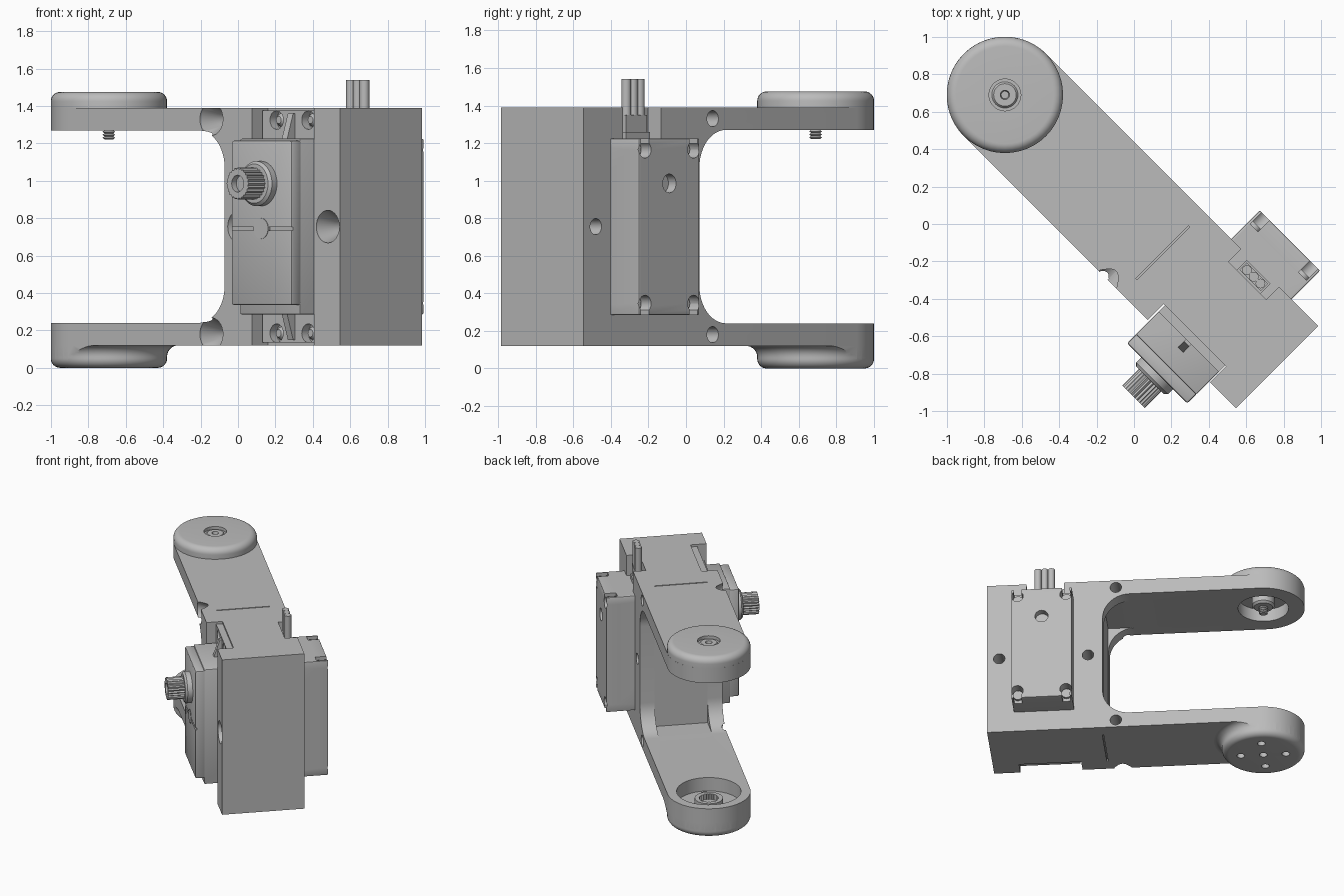
import bpy, bmesh, math
from mathutils import Matrix, Vector

if "Cube" in bpy.data.objects:
    bpy.data.objects.remove(bpy.data.objects["Cube"])

grey = bpy.data.materials.new("light_grey")
grey.use_nodes = True
colour = (0.5, 0.5, 0.5, 1)
grey.diffuse_color = colour
grey.node_tree.nodes["Principled BSDF"].inputs["Base Color"].default_value = colour

# Built with the arm along x, then turned to its diagonal pose at the end
PARTS = []
HALF = 0.311            # half width of the frame, and arm end radius
PIVOT = -0.976          # arm pivot along the arm
BOTTOM, TOP = 0.12, 1.39
MID = 0.755             # mid height
TURN = {"z": Matrix(), "y": Matrix.Rotation(-math.pi / 2, 4, "X")}


def finish(name, bm):
    bmesh.ops.recalc_face_normals(bm, faces=bm.faces)
    mesh = bpy.data.meshes.new(name)
    bm.to_mesh(mesh)
    bm.free()
    mesh.materials.append(grey)
    ob = bpy.data.objects.new(name, mesh)
    bpy.context.collection.objects.link(ob)
    PARTS.append(ob)
    return ob


def prism(name, points, lo, hi, axis="z"):
    """Extrude a flat outline: (x, y) along z, or (x, z) along y."""
    bm = bmesh.new()
    place = (lambda a, b: (a, b, lo)) if axis == "z" else (lambda a, b: (a, lo, b))
    face = bm.faces.new([bm.verts.new(place(*p)) for p in points])
    new = bmesh.ops.extrude_face_region(bm, geom=[face])["geom"]
    step = Vector((0, 0, hi - lo)) if axis == "z" else Vector((0, hi - lo, 0))
    bmesh.ops.translate(bm, verts=[v for v in new if isinstance(v, bmesh.types.BMVert)], vec=step)
    return finish(name, bm)


def box(name, x, y, z, bevel=0):
    ob = prism(name, [(x[0], y[0]), (x[1], y[0]), (x[1], y[1]), (x[0], y[1])], *z)
    if bevel:
        mod = ob.modifiers.new("soft_edges", "BEVEL")
        mod.width, mod.segments = bevel, 2
        apply(ob, mod)
    return ob


def lathe(name, profile, at, axis="z", segs=48):
    """Spin (radius, height) points; the profile starts and ends on the axis."""
    bm = bmesh.new()
    verts = [bm.verts.new((r, 0, h)) for r, h in profile]
    edges = [bm.edges.new(pair) for pair in zip(verts, verts[1:])]
    bmesh.ops.spin(bm, geom=verts + edges, cent=(0, 0, 0), axis=(0, 0, 1),
                   angle=math.tau, steps=segs)
    bmesh.ops.remove_doubles(bm, verts=bm.verts, dist=1e-5)
    bmesh.ops.transform(bm, matrix=Matrix.Translation(at) @ TURN[axis], verts=bm.verts)
    return finish(name, bm)


def rod(name, r, length, at, axis="z", segs=32):
    return lathe(name, [(0, 0), (r, 0), (r, length), (0, length)], at, axis, segs)


def arc(cx, cy, r, start, end, n=12):
    angles = [math.radians(start + (end - start) * i / n) for i in range(n + 1)]
    return [(cx + r * math.cos(a), cy + r * math.sin(a)) for a in angles]


def gear(cx, cy, r, teeth):
    return [(cx + k * r * math.cos(a), cy + k * r * math.sin(a))
            for i in range(2 * teeth) for k, a in [(1 - 0.1 * (i % 2), math.pi * i / teeth)]]


def apply(ob, mod):
    with bpy.context.temp_override(object=ob, active_object=ob, selected_objects=[ob]):
        bpy.ops.object.modifier_apply(modifier=mod.name)


def cut(ob, tool, operation="DIFFERENCE"):
    mod = ob.modifiers.new("cut", "BOOLEAN")
    mod.object, mod.operation, mod.solver = tool, operation, "EXACT"
    apply(ob, mod)
    PARTS.remove(tool)
    bpy.data.objects.remove(tool)


# Frame: a long rounded block with the gap between the arms cut out
outline = arc(PIVOT, 0, HALF, 90, 270, 40) + [(1.082, -HALF), (1.082, HALF)]
frame = prism("frame", outline, BOTTOM, TOP)
gap = arc(0.01, 0.44, 0.2, -90, 0) + arc(0.01, 1.07, 0.2, 0, 90)
cut(frame, prism("gap", [(-1.5, 1.27), (-1.5, 0.24)] + gap, -0.5, 0.5, "y"))
cut(frame, box("gap_middle", (-0.5, 0.213), (-0.2, 0.2), (0.24, 1.27)))
cut(frame, box("servo_recess", (0.415, 0.885), (-0.5, -0.19), (0, 1.5)))
cut(frame, box("wire_notch", (0.5, 0.785), (0.215, 0.5), (1.2, 1.5)))
for z in (BOTTOM, TOP):
    cut(frame, box("slot", (0.212, 0.222), (-0.2, 0.2), (z - 0.02, z + 0.02)))

# Countersunk holes running through the frame
for x, z in [(0.11, 0.18), (0.11, 1.33), (0.32, MID), (0.99, MID)]:
    sink = [(0, -0.01), (0.087, -0.01), (0.087, 0.01), (0.043, 0.1), (0.043, 0.7), (0, 0.7)]
    cut(frame, lathe("hole", sink, (x, -HALF, z), "y", 32))

# Pivot pockets in the arms
cut(frame, rod("lower_pocket", 0.24, 0.2, (PIVOT, 0, 0.13)))
cut(frame, rod("upper_pocket", 0.19, 0.2, (PIVOT, 0, 1.17)))

# Upper cap with a recessed screw
cap = [(0, 0), (HALF, 0)] + arc(HALF - 0.05, 0.035, 0.05, 0, 90, 8)
cap += [(0.085, 0.085), (0.085, 0.06), (0.07, 0.06), (0.06, 0.072), (0.025, 0.072),
        (0.02, 0.05), (0, 0.05)]
lathe("upper_cap", cap, (PIVOT, 0, TOP))
lathe("upper_bushing", [(0, 0), (0.07, 0), (0.085, 0.015), (0.085, 0.1), (0, 0.1)],
      (PIVOT, 0, 1.28))
thread = [(0, 0)] + [(0.024 + 0.01 * (i % 2), i * 0.008) for i in range(13)] + [(0, 0.1)]
lathe("upper_screw", thread, (PIVOT, 0, 1.222), segs=24)

# Lower cap, flaring into the arm, with five holes
base = [(0, 0)] + arc(HALF - 0.05, 0.05, 0.05, -90, 0, 8)
base += arc(HALF + 0.06, 0.06, 0.06, 180, 90, 8) + [(0, 0.12)]
lower_cap = lathe("lower_cap", base, (PIVOT, 0, 0))
cut(lower_cap, prism("trim", outline, -0.1, 0.3), "INTERSECT")
for dx, dy in [(0, 0), (0.17, 0), (-0.17, 0), (0, 0.17), (0, -0.17)]:
    cut(lower_cap, rod("cap_hole", 0.03, 0.1, (PIVOT + dx, dy, -0.02), segs=20))

# Horn hub in the lower pocket
hub = rod("horn_hub", 0.105, 0.06, (PIVOT, 0, 0.125))
cut(hub, prism("hub_spline", gear(PIVOT, 0, 0.075, 20), 0.14, 0.3))
for side in (-1, 1):
    rod("horn_pin", 0.03, 0.02, (PIVOT + side * 0.17, 0, 0.125), segs=20)

# Servo case
X0, X1, Z0, Z1 = 0.424, 0.88, 0.285, 1.225
XC, ZS = (X0 + X1) / 2, 0.985
case = box("servo_case", (X0, X1), (-0.41, 0.527), (Z0, Z1), 0.008)
for x in (X0 + 0.045, X1 - 0.045):
    for z in (Z0 + 0.06, Z1 - 0.06):
        cut(case, rod("corner_recess", 0.045, 0.12, (x, 0.44, z), "y", 20))
        away = 0.03 if z > MID else -0.03
        cut(case, box("corner_opening", (x - 0.03, x + 0.03), (0.44, 0.56),
                      sorted((z, z + 3 * away))))
        rod("case_screw", 0.038, 0.04, (x, 0.42, z), "y", 20)
cut(case, rod("case_hole", 0.05, 0.1, (XC, 0.47, ZS), "y"))
cover = box("servo_cover", (X0, X1), (-0.477, -0.4), (0.335, 1.215), 0.012)
cut(cover, box("cover_groove", (0.3, 1), (-0.5, -0.465), (0.735, 0.752)))
rod("cover_boss", 0.055, 0.03, (XC, -0.48, 0.745), "y")

# Mounting flange with screw holes and a tapered rib
flange = box("servo_flange", (X0, X1), (-0.24, -0.185), (0.135, 1.375))
for x in (XC - 0.12, XC + 0.12):
    for z in (0.185, 1.325):
        cut(flange, rod("flange_hole", 0.05, 0.2, (x, -0.3, z), "y", 24))
        lathe("mount_pin", [(0, 0), (0.02, 0), (0.035, 0.02), (0.035, 0.05), (0, 0.05)],
              (x, -0.225, z), "y", 20)
for z, tip in ((Z0, 0.15), (Z1, 1.36)):
    rib = prism("flange_rib", [(XC - 0.02, -0.24), (XC + 0.02, -0.24),
                               (XC + 0.02, -0.3), (XC - 0.02, -0.3)], *sorted((z, tip)))
    for v in rib.data.vertices:
        if abs(v.co.z - tip) < 0.01 and v.co.y < -0.27:
            v.co.y = -0.255

# Output shaft
lathe("shaft_collar", [(0, 0), (0.105, 0), (0.12, 0.015), (0.12, 0.06), (0, 0.06)],
      (XC, -0.53, ZS), "y")
shaft = prism("output_shaft", gear(XC, ZS, 0.085, 24), -0.655, -0.5, "y")
cut(shaft, rod("shaft_bore", 0.045, 0.08, (XC, -0.7, ZS), "y", 24))

# Cable strain relief and three wires
box("strain_relief", (XC - 0.09, XC + 0.09), (0.215, 0.29), (1.2, 1.26))
box("strain_relief_top", (XC - 0.08, XC + 0.08), (0.225, 0.28), (1.26, 1.35))
for i in (-1, 0, 1):
    rod("wire", 0.026, 0.31, (XC + i * 0.051, 0.253, 1.23), segs=16)

# Turn to the diagonal pose and shade
pose = Matrix.Rotation(-math.pi / 4, 4, "Z")
for ob in bpy.context.selected_objects:
    ob.select_set(False)
for ob in PARTS:
    ob.data.transform(pose)
    ob.select_set(True)
bpy.context.view_layer.objects.active = PARTS[0]
bpy.ops.object.shade_smooth_by_angle(angle=math.radians(35))
